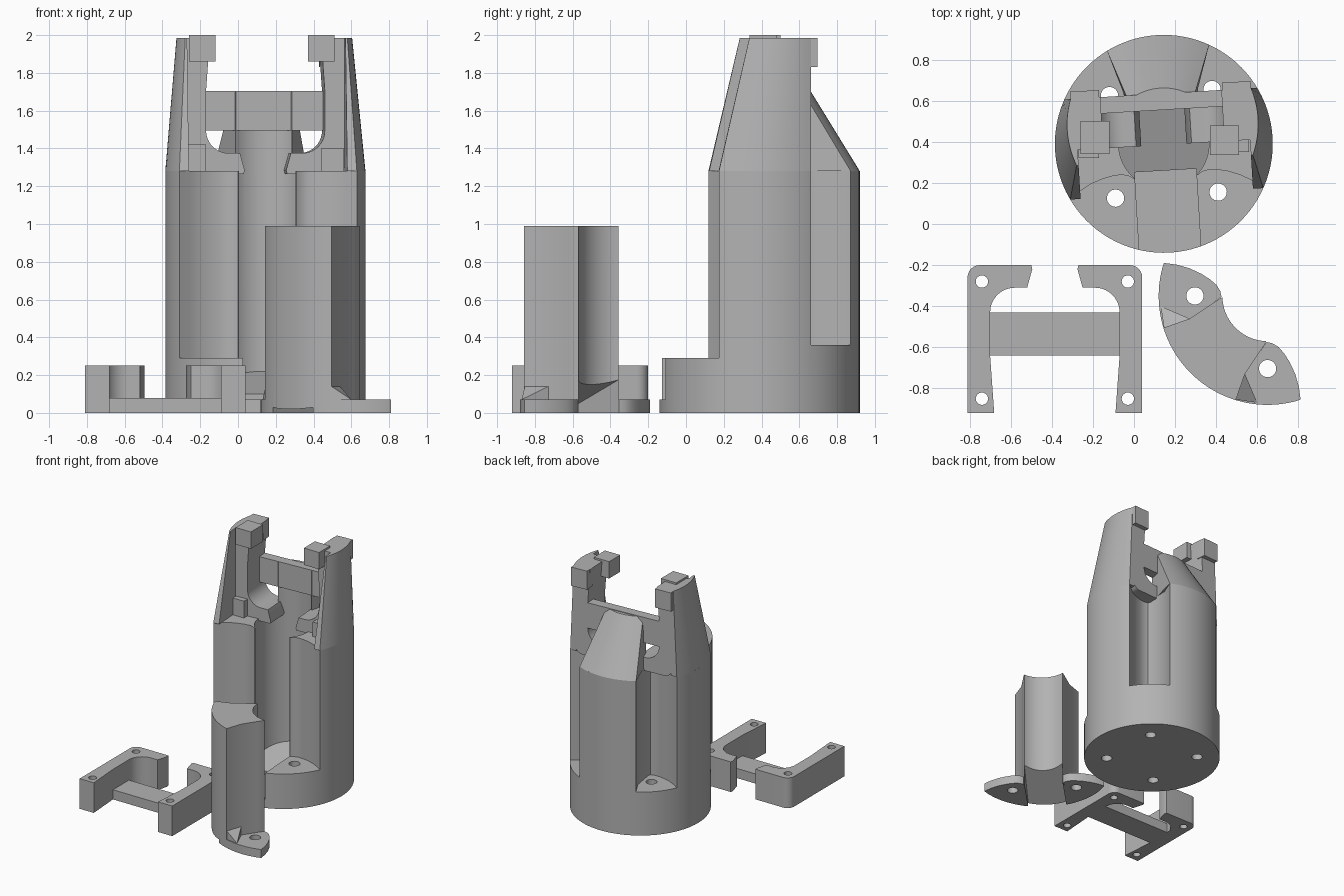
import bpy, bmesh, math
from mathutils import Matrix, Vector

if "Cube" in bpy.data.objects:
    bpy.data.objects.remove(bpy.data.objects["Cube"])

grey = bpy.data.materials.new("grey_plastic")
grey.diffuse_color = (0.45, 0.45, 0.45, 1)
grey.use_nodes = True
grey.node_tree.nodes["Principled BSDF"].inputs["Base Color"].default_value = grey.diffuse_color
R, BORE = 0.53, 0.22
BODY = Matrix.Translation((0.145, 0.39, 0)) @ Matrix.Rotation(math.radians(3.4), 4, 'Z')
COVER = Matrix.Translation((0.65, -0.35, 0)) @ Matrix.Rotation(math.radians(-45), 4, 'Z')
IDENT = Matrix.Identity(4)


def loft(name, low, high, mat=IDENT):
    """Solid between two matching rings of points."""
    bm = bmesh.new()
    a = [bm.verts.new(p) for p in low]
    b = [bm.verts.new(p) for p in high]
    n = len(a)
    bm.faces.new(a[::-1])
    bm.faces.new(b)
    for i in range(n):
        j = (i + 1) % n
        bm.faces.new((a[i], a[j], b[j], b[i]))
    bmesh.ops.recalc_face_normals(bm, faces=bm.faces)
    bm.transform(mat)
    me = bpy.data.meshes.new(name)
    bm.to_mesh(me)
    bm.free()
    me.materials.append(grey)
    ob = bpy.data.objects.new(name, me)
    bpy.context.collection.objects.link(ob)
    return ob


def prism(name, pts, z0, z1, mat=IDENT):
    """Upright extrusion; z0 or z1 may be a function of x, y."""
    def at(z, p):
        return (p[0], p[1], z(*p) if callable(z) else z)
    return loft(name, [at(z0, p) for p in pts], [at(z1, p) for p in pts], mat)


def box(name, lo, hi, mat=IDENT):
    pts = [(lo[0], lo[1]), (hi[0], lo[1]), (hi[0], hi[1]), (lo[0], hi[1])]
    return prism(name, pts, lo[2], hi[2], mat)


def arc(r, a0, a1, n, c=(0, 0)):
    return [(c[0] + r * math.cos(math.radians(a0 + (a1 - a0) * i / n)),
             c[1] + r * math.sin(math.radians(a0 + (a1 - a0) * i / n))) for i in range(n + 1)]


def circle(r, c=(0, 0), n=32):
    return arc(r, 0, 360, n, c)[:-1]


def mirror(pts, sx=-1, sy=1):
    return [(x * sx, y * sy) for x, y in pts]


def cut(ob, *cutters):
    for c in cutters:
        m = ob.modifiers.new("cut", 'BOOLEAN')
        m.operation, m.solver, m.object = 'DIFFERENCE', 'EXACT', c
        bpy.context.view_layer.objects.active = ob
        bpy.ops.object.modifier_apply(modifier=m.name)
        bpy.data.objects.remove(c)


# edge where the front and back pockets meet the side walls (left half)
EDGE = [(-0.47, -0.243), (-0.42, -0.205), (-0.365, -0.174), (-0.305, -0.152),
        (-0.255, -0.141), (-0.214, -0.138), (-0.18, -0.146), (-0.155, -0.162)]

# main housing: cylinder with bore, front opening, cable channel and back pockets
housing = prism("housing", circle(R, n=96), 0, 1.28, BODY)
front = [(-0.6, -0.32)] + EDGE + [(0, -0.1)] + mirror(EDGE)[::-1] + [(0.6, -0.32), (0.6, -0.7), (-0.6, -0.7)]
pocket = [(-0.6, 0.32)] + mirror(EDGE[:-1], 1, -1) + [(-0.172, 0.165), (-0.19, 0.346), (-0.247, 0.465), (-0.32, 0.6)]
cut(housing,
    prism("bore", circle(BORE, n=64), lambda x, y: 0.145 + y * 0.34, 1.5, BODY),
    prism("opening", front, 0.29, 1.5, BODY),
    box("channel", (-0.15, -0.7, 0.07), (0.15, -0.13, 0.6), BODY),
    prism("pocket_left", pocket, 0.36, 1.5, BODY),
    prism("pocket_right", mirror(pocket), 0.36, 1.5, BODY),
    *[prism("screw_hole", circle(0.042, (sx * 0.25, sy * 0.25)), -0.1, 0.6, BODY)
      for sx in (-1, 1) for sy in (-1, 1)])

# tapered top of the back pillar
inner = arc(BORE, 47, 133, 16)[::-1]
low = arc(R, 62, 118, 16) + inner
high = arc(0.272, 54, 126, 16) + inner
loft("pillar_top", [(x, y, 1.28) for x, y in low], [(x, y, 1.70) for x, y in high], BODY)

# tapered outer shells of the two side arms
n = 12
low = arc(R, 207.4, 152.6, n)
high = []
for i in range(n + 1):
    t = i / n
    high.append((-0.43 - 0.01 * t - 0.03 * 4 * t * (1 - t), -0.08 + 0.325 * t))
low += [(-0.42, 0.244), (-0.42, -0.243)]
high += [(-0.42, 0.245), (-0.42, -0.08)]
for side, s in (("left", 1), ("right", -1)):
    loft("arm_shell_" + side, [(x * s, y, 1.28) for x, y in low],
         [(x * s, y, 1.985) for x, y in high], BODY)

# H-shaped bracket: hooked legs joined by a thin crossbar
LEG = [(-0.425, 0), (-0.295, 0), (-0.315, 0.28), (-0.315, 0.49)]
LEG += arc(0.12, 180, 90, 10, (-0.195, 0.49))[1:]
LEG += [(-0.135, 0.61), (-0.11, 0.70), (-0.115, 0.72)]
LEG += arc(0.06, 90, 180, 6, (-0.365, 0.66))


def bracket(name, mat, holes):
    for side, s in (("left", 1), ("right", -1)):
        leg = prism(f"{name}_leg_{side}", mirror(LEG, s), 0, 0.25, mat)
        if holes:
            cut(leg, *[prism("hole", circle(0.03, (-0.355 * s, v), 24), -0.1, 0.4, mat)
                       for v in (0.07, 0.64)])
    box(name + "_crossbar", (-0.33, 0.28, 0), (0.33, 0.49, 0.08), mat)


bracket("clamp", Matrix.Translation((-0.385, -0.92, 0)), True)
upright = Matrix(((-1, 0, 0, 0), (0, 0, -1, 0.245), (0, -1, 0, 1.985), (0, 0, 0, 1)))
bracket("mount", BODY @ upright, False)

# alignment blocks on the arms
box("upper_block_left", (-0.26, 0.34, 1.86), (-0.12, 0.50, 2.0))
box("upper_block_right", (0.37, 0.335, 1.86), (0.51, 0.48, 2.0))
box("lower_block_left", (-0.27, 0.32, 1.27), (-0.17, 0.42, 1.42))
box("lower_block_right", (0.44, 0.35, 1.27), (0.56, 0.44, 1.40))
for side, s in (("left", -1), ("right", 1)):
    box("back_tab_" + side, (s * 0.37 - 0.07, 0.2, 1.83), (s * 0.37 + 0.07, 0.28, 1.985), BODY)

# loose cover: tall curved wall with a sloped underside
side = [(0.247, -0.468), (0.19, -0.346), (0.165, -0.22), (0.155, -0.17)]
wall = arc(R, 242, 298, 24) + side[1:] + arc(BORE, 313, 227, 24) + mirror(side[1:])[::-1]
cover = prism("cover_wall", wall, 0, 0.99, COVER)
cut(cover, prism("slope", [(-0.15, -0.6), (0.15, -0.6), (0.15, -0.1), (-0.15, -0.1)],
                 -0.2, lambda x, y: 0.02 + (y + 0.53) * 0.42, COVER))

# screw flanges and corner wedges of the cover
flange = EDGE + [(-0.165, -0.22), (-0.19, -0.346)] + arc(R, 242, 207.4, 12)[:-1]
for name, s in (("left", 1), ("right", -1)):
    f = prism("cover_flange_" + name, mirror(flange, s), 0, 0.07, COVER)
    cut(f, prism("hole", circle(0.042, (-0.25 * s, -0.25)), -0.1, 0.2, COVER))
    tri = [(-0.247, -0.466), (-0.19, -0.346), (-0.332, -0.403)]
    loft("cover_wedge_" + name, [(x * s, y, 0.05) for x, y in tri],
         [(x * s, y, z) for (x, y), z in zip(tri, (0.14, 0.14, 0.071))], COVER)

# smooth curved walls, keep edges sharp
bpy.ops.object.select_all(action='DESELECT')
for ob in bpy.context.scene.objects:
    ob.select_set(True)
    bpy.context.view_layer.objects.active = ob
bpy.ops.object.shade_smooth_by_angle(angle=math.radians(30))
